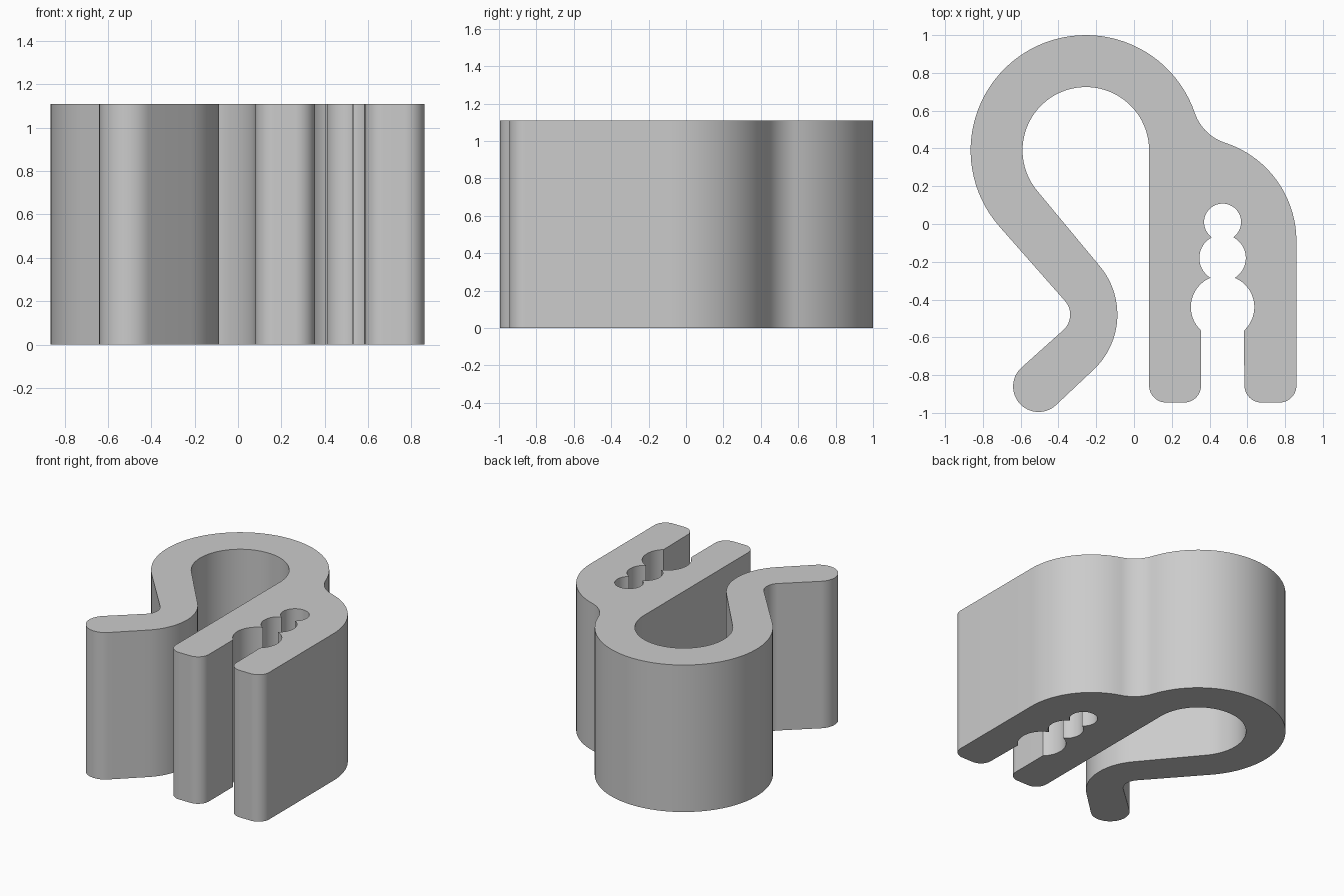
import bpy, bmesh, math

if "Cube" in bpy.data.objects:
    bpy.data.objects.remove(bpy.data.objects["Cube"])

HEIGHT = 1.11
TAU = 2 * math.pi


def arc(cx, cy, r, a0, a1):
    """Points on an arc, about one every four degrees."""
    n = max(2, round(abs(a1 - a0) / math.radians(4)))
    return [(cx + r * math.cos(a0 + (a1 - a0) * i / n),
             cy + r * math.sin(a0 + (a1 - a0) * i / n)) for i in range(n + 1)]


def tangent_chain(circles, start, end):
    """Arcs joined by tangent lines; negative radii turn clockwise (concave)."""
    normals = [start]
    for (x1, y1, s1), (x2, y2, s2) in zip(circles, circles[1:]):
        ratio = (s1 - s2) / math.hypot(x2 - x1, y2 - y1)
        normals.append(math.atan2(y2 - y1, x2 - x1)
                       - math.acos(max(-1.0, min(1.0, ratio))))
    normals.append(end)
    pts = []
    for (x, y, s), a, b in zip(circles, normals, normals[1:]):
        sweep = (b - a) % TAU if s > 0 else -((a - b) % TAU)
        turn = 0 if s > 0 else math.pi      # concave arcs touch on the far side
        pts += arc(x, y, abs(s), a + turn, a + sweep + turn)
    return pts


# Outer edge: right leg, shoulder, hook, curled tail, inside of hook, left leg
outline = tangent_chain([
    (0.675, -0.855, 0.09), (0.77, -0.855, 0.09),
    (0.313, -0.09, 0.547), (0.5587, 0.6682, -0.25),
    (-0.255, 0.39, 0.61), (-0.448, -0.48, -0.11),
    (-0.505, -0.86, 0.135), (-0.488, -0.48, 0.40),
    (-0.255, 0.39, -0.335),
    (0.17, -0.855, 0.09), (0.265, -0.855, 0.09)], math.pi, 0)

# Stepped slot between the legs: three round pockets, mirrored about its axis
AXIS = 0.469
half = []
for y, r, a0, a1 in ((-0.44, 0.168, 228, 112), (-0.18, 0.123, 239, 117.5),
                     (0.01, 0.098, 234.5, 90)):
    half += arc(AXIS, y, r, math.radians(a0), math.radians(a1))
half.insert(0, (0.355, half[0][1]))
outline += half + [(2 * AXIS - x, y) for x, y in reversed(half)]

# Drop repeated points where arcs meet
clean = []
for p in outline:
    if not clean or math.dist(p, clean[-1]) > 0.002:
        clean.append(p)

# Extrude the profile into the solid clip
bm = bmesh.new()
base = bm.faces.new([bm.verts.new((x, y, 0)) for x, y in clean])
top = bmesh.ops.extrude_face_region(bm, geom=[base], use_keep_orig=True)
bmesh.ops.translate(bm, vec=(0, 0, HEIGHT),
                    verts=[v for v in top["geom"] if isinstance(v, bmesh.types.BMVert)])
bmesh.ops.recalc_face_normals(bm, faces=bm.faces)
mesh = bpy.data.meshes.new("clip")
bm.to_mesh(mesh)
bm.free()

clip = bpy.data.objects.new("clip", mesh)
bpy.context.collection.objects.link(clip)
grey = bpy.data.materials.new("light grey")
grey.diffuse_color = (0.6, 0.6, 0.6, 1)
grey.use_nodes = True
grey.node_tree.nodes["Principled BSDF"].inputs["Base Color"].default_value = grey.diffuse_color
mesh.materials.append(grey)

bpy.context.view_layer.objects.active = clip
clip.select_set(True)
bpy.ops.object.shade_smooth_by_angle(angle=math.radians(30))
